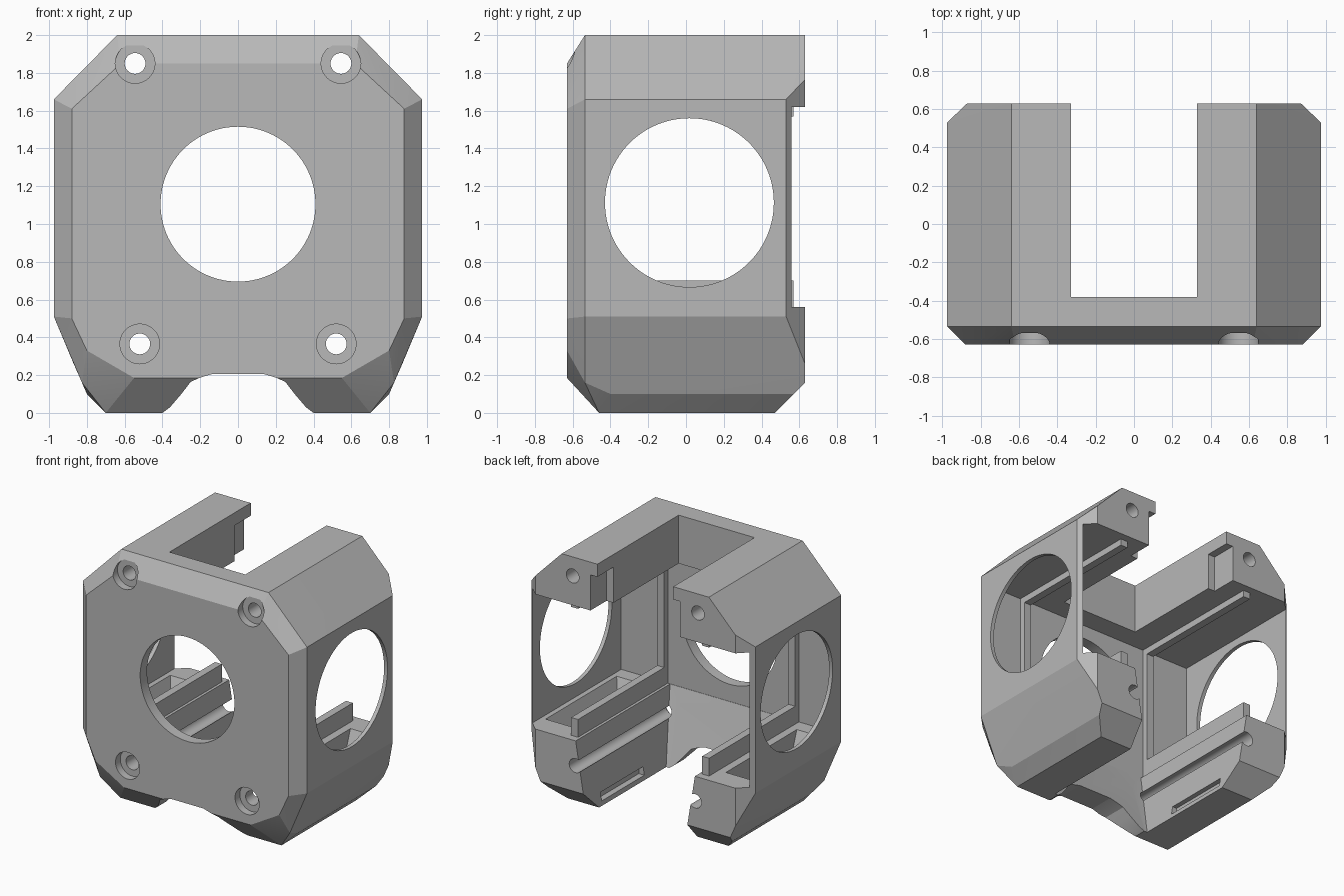
import bpy, bmesh, math
from mathutils import Matrix

if "Cube" in bpy.data.objects:
    bpy.data.objects.remove(bpy.data.objects["Cube"], do_unlink=True)

grey = bpy.data.materials.new("plain grey")
grey.use_nodes = True
tone = (0.48, 0.48, 0.48, 1)
grey.diffuse_color = tone
grey.node_tree.nodes["Principled BSDF"].inputs["Base Color"].default_value = tone


def finish(bm, name):
    bmesh.ops.recalc_face_normals(bm, faces=bm.faces)
    mesh = bpy.data.meshes.new(name)
    bm.to_mesh(mesh)
    bm.free()
    mesh.materials.append(grey)
    ob = bpy.data.objects.new(name, mesh)
    bpy.context.collection.objects.link(ob)
    return ob


def hull(name, points, both=False):
    """Convex solid around points, optionally mirrored over x = 0."""
    bm = bmesh.new()
    for x, y, z in points:
        bm.verts.new((x, y, z))
        if both:
            bm.verts.new((-x, y, z))
    res = bmesh.ops.convex_hull(bm, input=bm.verts)
    junk = {v for v in res["geom_interior"] if isinstance(v, bmesh.types.BMVert)}
    bmesh.ops.delete(bm, geom=list(junk), context='VERTS')
    bmesh.ops.dissolve_limit(bm, angle_limit=0.01, verts=bm.verts, edges=bm.edges)
    return finish(bm, name)


def box(name, xs, ys, zs):
    return hull(name, [(x, y, z) for x in xs for y in ys for z in zs])


def prism(name, profile, y0, y1):
    """Extrude an (x, z) outline along y."""
    bm = bmesh.new()
    face = bm.faces.new([bm.verts.new((x, y0, z)) for x, z in profile])
    ext = bmesh.ops.extrude_face_region(bm, geom=[face])
    verts = [g for g in ext["geom"] if isinstance(g, bmesh.types.BMVert)]
    bmesh.ops.translate(bm, vec=(0, y1 - y0, 0), verts=verts)
    return finish(bm, name)


def rod(name, axis, centre, radius, length, sides=64):
    bm = bmesh.new()
    turn = Matrix.Rotation(math.pi / 2, 4, 'X' if axis == 'Y' else 'Y')
    bmesh.ops.create_cone(bm, cap_ends=True, segments=sides, radius1=radius,
                          radius2=radius, depth=length,
                          matrix=Matrix.Translation(centre) @ turn)
    return finish(bm, name)


def cut(target, cutter):
    """Subtract the cutter, then discard it."""
    cutter.hide_render = True
    mod = target.modifiers.new("cut", 'BOOLEAN')
    mod.operation = 'DIFFERENCE'
    mod.solver = 'EXACT'
    mod.object = cutter
    bpy.context.view_layer.update()
    graph = bpy.context.evaluated_depsgraph_get()
    mesh = bpy.data.meshes.new_from_object(target.evaluated_get(graph))
    target.modifiers.clear()
    target.data = mesh
    bpy.data.objects.remove(cutter, do_unlink=True)


# Outer shell: chamfered octagonal block
front = [(.62, 1.85), (.88, 1.61), (.88, .5), (.8, .33), (.55, .185)]
shoulder = [(.64, 2), (.975, 1.66), (.975, .51), (.826, .16)]
rear = [(.64, 2), (.87, 1.765), (.87, .26), (.826, .16)]
points = [(x, -.63, z) for x, z in front] + [(x, -.535, z) for x, z in shoulder]
points += [(x, .63, z) for x, z in rear]
points += [(.975, .53, 1.66), (.975, .53, .51), (.7, -.46, 0), (.7, .47, 0),
           (.8, -.4, .1), (.8, .57, .1)]
housing = hull("housing", points, both=True)

# Inner cavity, open at the back, and the slot through the roof
cut(housing, box("cavity", (-.945, .945), (-.545, 1), (.56, 1.62)))
cut(housing, box("roof_slot", (-.33, .33), (-.38, 1), (1.5, 2.2)))

# Gap between the feet, with a sloped front
cut(housing, hull("foot_gap", [(.41, -.33, -.1), (.41, -.51, .44), (.52, -.545, .57),
                               (.41, 1, -.1), (.41, 1, .44), (.52, 1, .57)], both=True))

# Curved notch under the front plate
half = [(.42, -.1), (.4, 0), (.36, .03), (.3, .1), (.25, .165), (.2, .187), (.14, .205)]
notch = half + [(-x, z) for x, z in reversed(half)]
cut(housing, prism("front_notch", notch, -.8, .2))

# Round windows
cut(housing, rod("front_window", 'Y', (0, -.6, 1.105), .41, .4, 96))
cut(housing, rod("side_window", 'X', (0, .018, 1.113), .447, 3, 96))

for s in (-1, 1):
    # Counterbored screw holes running the full depth
    for x, z in ((.545, 1.85), (.52, .365)):
        cut(housing, rod("screw_hole", 'Y', (s * x, 0, z), .055, 2, 32))
        cut(housing, rod("counterbore", 'Y', (s * x, -.67, z), .105, .2, 48))
    # Tray pocket in each foot, drain slot, and latch recess in each roof rail
    pocket = [(x, y, .6) for x in (.66, .92) for y in (-.45, .47)]
    pocket += [(x, y, .28) for x in (.68, .8) for y in (-.3, .32)]
    cut(housing, hull("pocket", [(s * x, y, z) for x, y, z in pocket]))
    cut(housing, box("drain_slot", (s * .3, s * .48), (-.1, .43), (.035, .1)))
    cut(housing, box("latch_recess", (s * .2, s * .39), (.43, 1), (1.5, 1.9)))

# Guide ribs on the floor, ceiling and front plate
for side, s in (("left", 1), ("right", -1)):
    xs = (s * .54, s * .6)
    box(side + "_floor_rib", xs, (-.56, .57), (.55, .70))
    box(side + "_ceiling_rib", xs, (-.56, .57), (1.57, 1.63))
    box(side + "_front_rib", xs, (-.56, -.50), (.55, 1.63))

# Smooth the round bores, keep the edges crisp
bpy.ops.object.select_all(action='DESELECT')
housing.select_set(True)
bpy.context.view_layer.objects.active = housing
bpy.ops.object.shade_smooth_by_angle(angle=math.radians(15))
